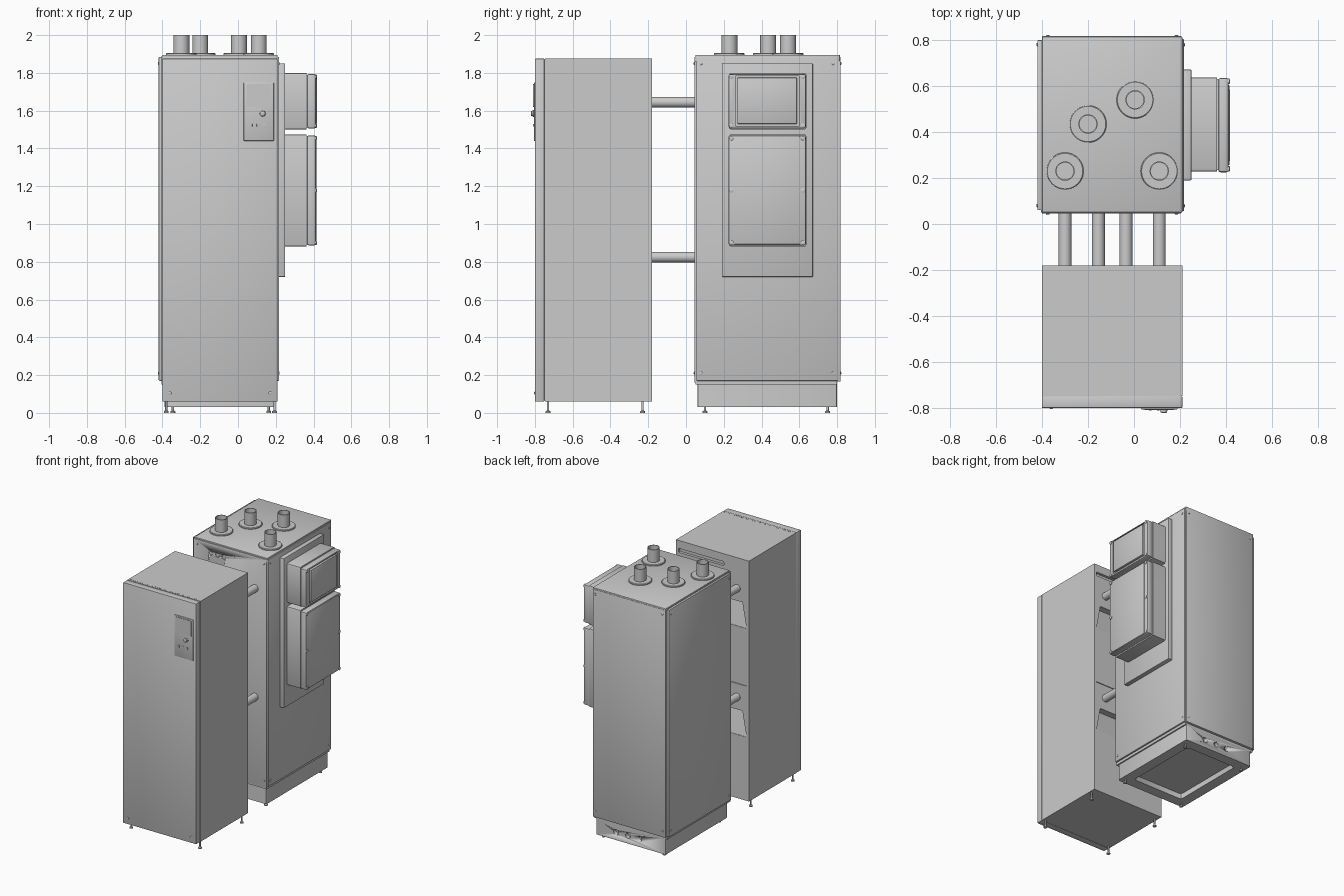
import bpy, bmesh, math
from mathutils import Vector, Matrix

if "Cube" in bpy.data.objects:
    bpy.data.objects.remove(bpy.data.objects["Cube"])


def finish(name, bm, smooth=False):
    bmesh.ops.recalc_face_normals(bm, faces=bm.faces[:])
    me = bpy.data.meshes.new(name)
    bm.to_mesh(me)
    bm.free()
    ob = bpy.data.objects.new(name, me)
    bpy.context.collection.objects.link(ob)
    if smooth:
        bpy.ops.object.select_all(action='DESELECT')
        ob.select_set(True)
        bpy.context.view_layer.objects.active = ob
        bpy.ops.object.shade_smooth_by_angle(angle=math.radians(35))
    return ob


def box(name, x, y, z, bevel=0.0, axis=None, segs=2):
    """Box from ranges; bevel all edges, or only those along one axis."""
    bm = bmesh.new()
    lo, hi = Vector((x[0], y[0], z[0])), Vector((x[1], y[1], z[1]))
    bmesh.ops.create_cube(bm, size=1, matrix=Matrix.Translation((lo + hi) / 2) @ Matrix.Diagonal((*(hi - lo), 1)))
    if bevel:
        edges = [e for e in bm.edges if axis is None or
                 abs((e.verts[0].co - e.verts[1].co)[axis]) > 1e-5]
        bmesh.ops.bevel(bm, geom=edges, offset=bevel, segments=segs, profile=0.5, affect='EDGES')
    return finish(name, bm, bevel > 0)


def lathe(name, base, axis, profile, n=32, closed=False):
    """Spin (radius, height) points about an axis starting at base."""
    rot = Vector((0, 0, 1)).rotation_difference(Vector(axis)).to_matrix()
    bm = bmesh.new()
    rings = [[bm.verts.new(Vector(base) + rot @ Vector((r * math.cos(a), r * math.sin(a), h)))
              for a in (2 * math.pi * i / n for i in range(n))] for r, h in profile]
    pairs = list(zip(rings, rings[1:])) + ([(rings[-1], rings[0])] if closed else [])
    for p, q in pairs:
        for i in range(n):
            bm.faces.new((p[i], p[(i + 1) % n], q[(i + 1) % n], q[i]))
    if not closed:
        bm.faces.new(rings[0])
        bm.faces.new(rings[-1])
    return finish(name, bm, True)


def disc(name, base, axis, r, h, n=32):
    return lathe(name, base, axis, [(r, 0), (r, h)], n)


def cut(target, cutters):
    for c in cutters:
        m = target.modifiers.new("cut", 'BOOLEAN')
        m.operation, m.solver, m.object = 'DIFFERENCE', 'EXACT', c
        bpy.context.view_layer.objects.active = target
        bpy.ops.object.modifier_apply(modifier=m.name)
        bpy.data.objects.remove(c)


def screw(name, base, axis, r=0.008):
    lathe(name, base, axis, [(r, -0.002), (r, 0.002), (r * 0.6, 0.004)], 16)


def foot(name, x, y, top):
    lathe(name, (x, y, 0), (0, 0, 1), [(0.013, 0), (0.013, 0.008), (0.006, 0.013), (0.006, top + 0.01)], 16)


# ---- Front cabinet ----
cab = box("front_cabinet", (-0.40, 0.21), (-0.747, -0.18), (0.06, 1.875))
cutters = [box("slot", (-0.19, 0.19), (-0.20, -0.17), (1.785, 1.815), 0.008, 1),
           box("seam", (-0.38, 0.19), (-0.186, -0.17), (0.925, 0.932))]
for z in (1.36, 0.54):  # sloped hand scoops on the back
    bm = bmesh.new()
    for dx, y, dz in [(0.285, -0.183, 0), (0.285, -0.16, 0), (0.25, -0.16, 0.19), (0.25, -0.23, 0.19)]:
        for s in (-1, 1):
            bm.verts.new((-0.095 + s * dx, y, z + dz))
    bmesh.ops.convex_hull(bm, input=bm.verts[:])
    cutters.append(finish("scoop", bm))
cut(cab, cutters)
bars = 30
for i in range(bars):  # perforation row on the top edge
    x = -0.38 + i * 0.57 / (bars - 1)
    box("top_perforation", (x - 0.005, x + 0.005), (-0.737, -0.731), (1.874, 1.876))
box("front_door", (-0.40, 0.21), (-0.80, -0.75), (0.06, 1.875), 0.003)
box("door_gasket", (-0.397, 0.207), (-0.752, -0.745), (0.065, 1.872))
for x in (-0.36, 0.17):
    screw("door_screw", (x, -0.80, 0.105), (0, -1, 0))
for x in (-0.38, 0.193):
    for y in (-0.73, -0.23):
        foot("cabinet_foot", x, y, 0.06)

# Control panel with screen, knob and buttons
box("control_panel", (0.03, 0.19), (-0.806, -0.798), (1.44, 1.75), 0.004)
scr = box("display_screen", (0.045, 0.175), (-0.81, -0.80), (1.62, 1.74), 0.006, 1)
lathe("control_knob", (0.13, -0.804, 1.585), (0, -1, 0),
      [(0.019, 0), (0.019, 0.004), (0.015, 0.006), (0.014, 0.015), (0.011, 0.017)])
for x in (0.07, 0.105, 0.14):
    box("control_button", (x - 0.006, x + 0.006), (-0.811, -0.804), (1.515, 1.53), 0.002)

# ---- Connecting pipes ----
for z in (0.825, 1.645):
    for x in (-0.30, -0.155, -0.035, 0.11):
        disc("connecting_pipe", (x, -0.20, z), (0, 1, 0), 0.028, 0.27)

# ---- Rear cabinet ----
rear = box("rear_cabinet", (-0.405, 0.205), (0.05, 0.80), (0.15, 1.89))
box("rear_top_panel", (-0.40, 0.21), (0.05, 0.815), (1.86, 1.895), 0.004)
front = box("rear_front_panel", (-0.40, 0.205), (0.045, 0.075), (0.16, 1.885), 0.004)
holes = [disc("hole", (x, 0.03, 1.81), (0, 1, 0), 0.016, 0.03, 20) for x in (-0.26, -0.205, -0.15)]
cut(front, holes)
box("left_side_panel", (-0.42, -0.40), (0.06, 0.80), (0.17, 1.885), 0.004)
box("right_side_panel", (0.195, 0.217), (0.055, 0.805), (0.17, 1.885), 0.004)
box("back_panel", (-0.40, 0.207), (0.79, 0.818), (0.165, 1.885), 0.004)
for z in (0.21, 1.85):
    for x in (-0.375, 0.185):
        screw("back_panel_screw", (x, 0.818, z), (0, 1, 0))
        screw("front_panel_screw", (x, 0.045, z), (0, -1, 0))
    for y in (0.08, 0.78):
        screw("right_panel_screw", (0.217, y, z), (1, 0, 0))
        screw("left_panel_screw", (-0.42, y, z), (-1, 0, 0))

# Plinth, hollow underneath, with cable holes at the back
base = box("rear_plinth", (-0.39, 0.195), (0.06, 0.80), (0.03, 0.152), 0.012, 2)
cutters = [box("hollow", (-0.31, 0.115), (0.14, 0.72), (0.0, 0.07), 0.02, 2)]
cutters += [disc("hole", (x, 0.77, 0.09), (0, 1, 0), 0.02, 0.06, 24) for x in (0.025, -0.075, -0.17)]
cut(base, cutters)
for x in (-0.345, 0.163):
    for y in (0.10, 0.75):
        foot("plinth_foot", x, y, 0.03)

# Open top pipes with flanges
for x, y in [(-0.30, 0.23), (-0.20, 0.435), (0.005, 0.54), (0.11, 0.23)]:
    lathe("pipe_flange", (x, y, 1.894), (0, 0, 1), [(0.081, 0), (0.081, 0.008), (0.077, 0.011)], 40)
    lathe("top_pipe", (x, y, 1.895), (0, 0, 1),
          [(0.042, 0), (0.042, 0.105), (0.037, 0.105), (0.037, 0.012), (0.002, 0.012), (0.002, 0)], closed=True)

# ---- Electrical boxes on the right side ----
box("mounting_plate", (0.21, 0.25), (0.19, 0.672), (0.72, 1.85), 0.004)
for name, z0, z1 in (("upper", 1.50, 1.80), ("lower", 0.88, 1.475)):
    box(name + "_box_body", (0.245, 0.362), (0.228, 0.638), (z0, z1), 0.012, 0)
    box(name + "_box_gasket", (0.36, 0.37), (0.235, 0.63), (z0 + 0.01, z1 - 0.01))
    lid = box(name + "_box_lid", (0.366, 0.412), (0.225, 0.635), (z0 + 0.006, z1 - 0.006), 0.01)
    heights = [z0 + 0.02, z1 - 0.02] + ([(z0 + z1) / 2] if name == "lower" else [])
    for z in heights:
        for y in (0.24, 0.62):
            lathe(name + "_lid_screw", (0.408, y, z), (1, 0, 0), [(0.012, 0), (0.012, 0.007), (0.008, 0.009)], 20)
    if name == "upper":
        cut(lid, [box("window", (0.402, 0.43), (0.263, 0.597), (z0 + 0.02, z1 - 0.016))])
        box("upper_lid_window", (0.395, 0.418), (0.272, 0.588), (z0 + 0.03, z1 - 0.025), 0.006)
    else:
        box("lower_lid_plate", (0.405, 0.415), (0.256, 0.604), (z0 + 0.012, z1 - 0.012), 0.003)
